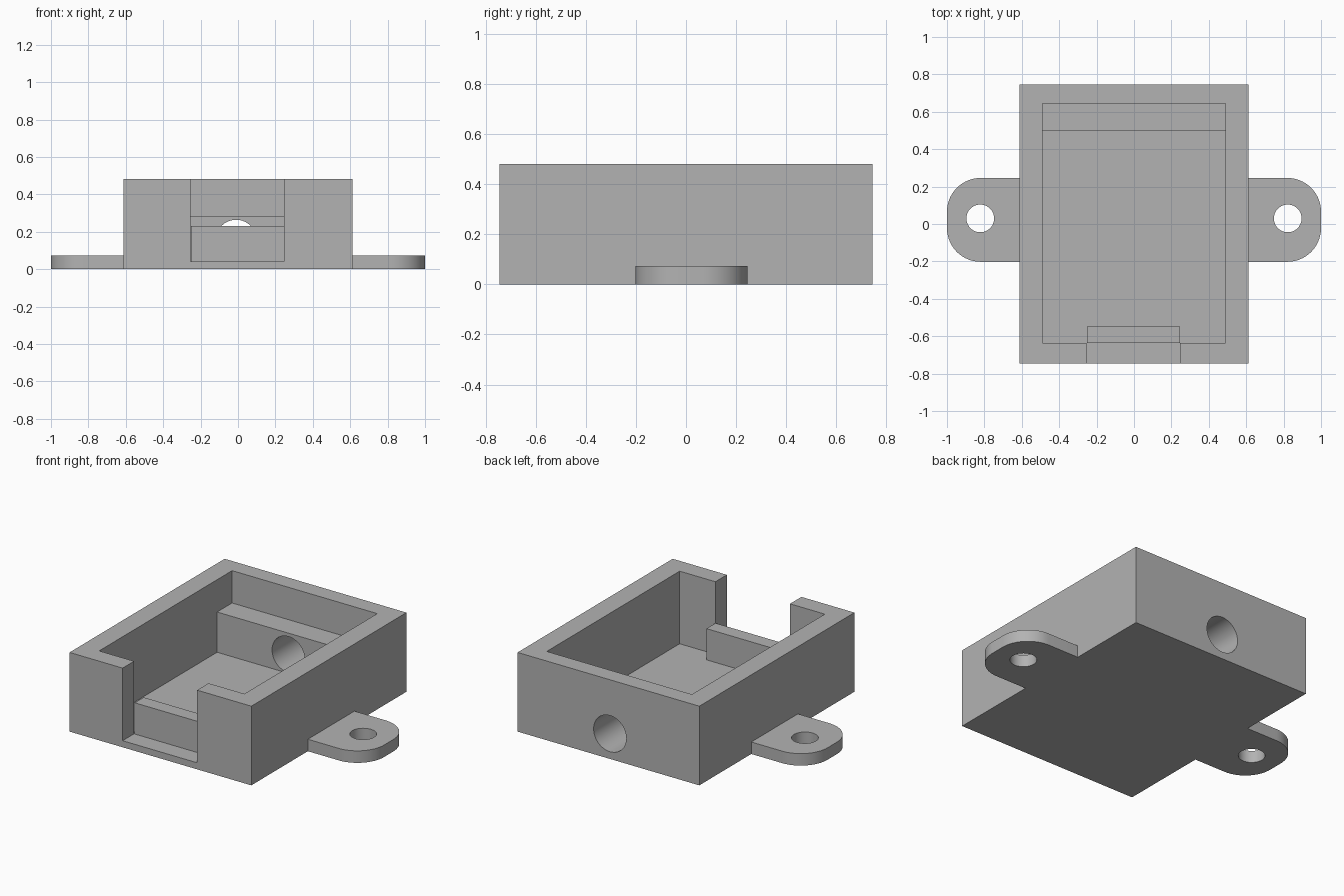
import bpy, bmesh, math
from mathutils import Matrix

cube = bpy.data.objects.get("Cube")
if cube:
    bpy.data.objects.remove(cube, do_unlink=True)

grey = bpy.data.materials.new("plain grey")
grey.use_nodes = True
COLOUR = (0.45, 0.45, 0.45, 1)
grey.diffuse_color = COLOUR
grey.node_tree.nodes["Principled BSDF"].inputs["Base Color"].default_value = COLOUR

FLOOR, TOP, TAB_TOP = 0.04, 0.482, 0.073


def new_object(name, bm):
    bmesh.ops.recalc_face_normals(bm, faces=bm.faces)
    mesh = bpy.data.meshes.new(name)
    bm.to_mesh(mesh)
    bm.free()
    obj = bpy.data.objects.new(name, mesh)
    bpy.context.collection.objects.link(obj)
    mesh.materials.append(grey)
    return obj


def box(name, x, y, z):
    bm = bmesh.new()
    bmesh.ops.create_cube(bm, size=1)
    for v in bm.verts:
        for i, (low, high) in enumerate((x, y, z)):
            v.co[i] = low if v.co[i] < 0 else high
    return new_object(name, bm)


def cylinder(name, centre, radius, length, axis="Z"):
    bm = bmesh.new()
    turn = Matrix.Rotation(math.pi / 2, 4, "X") if axis == "Y" else Matrix()
    bmesh.ops.create_cone(bm, cap_ends=True, segments=64, radius1=radius,
                          radius2=radius, depth=length,
                          matrix=Matrix.Translation(centre) @ turn)
    return new_object(name, bm)


def cut(obj, cutter):
    cutter.hide_render = True
    mod = obj.modifiers.new("cut", "BOOLEAN")
    mod.operation, mod.solver, mod.object = "DIFFERENCE", "EXACT", cutter
    bpy.context.view_layer.objects.active = obj
    bpy.ops.object.modifier_apply(modifier=mod.name)
    bpy.data.objects.remove(cutter, do_unlink=True)


def smooth(obj):
    bpy.ops.object.select_all(action="DESELECT")
    obj.select_set(True)
    bpy.context.view_layer.objects.active = obj
    bpy.ops.object.shade_smooth_by_angle(angle=math.radians(30))


# Open tray, with a raised shelf left standing along the back wall
tray = box("tray", (-0.612, 0.612), (-0.746, 0.746), (0, TOP))
cut(tray, box("cavity_cutter", (-0.49, 0.488), (-0.636, 0.499), (FLOOR, 0.6)))
cut(tray, box("shelf_cutter", (-0.49, 0.488), (0.4, 0.643), (0.285, 0.6)))

# Front notch and the round hole through shelf and back wall
cut(tray, box("notch_cutter", (-0.255, 0.247), (-0.9, -0.6), (FLOOR, 0.6)))
cut(tray, cylinder("cable_cutter", (-0.01, 0.7, 0.154), 0.11, 0.6, "Y"))
smooth(tray)

# Low lip standing just inside the notch
box("front_lip", (-0.251, 0.247), (-0.636, -0.549), (FLOOR, 0.23))

# Rounded mounting ears with screw holes
for name, side in (("left_ear", 1), ("right_ear", -1)):
    bm = bmesh.new()
    low, high, r = -0.202, 0.246, 0.18
    outline = [(0.6, low)]
    for cy, start in ((low + r, -90), (high - r, 0)):
        for step in range(17):
            a = math.radians(start + 90 * step / 16)
            outline.append((1 - r + r * math.cos(a), cy + r * math.sin(a)))
    outline.append((0.6, high))
    face = bm.faces.new([bm.verts.new((side * x, y, 0)) for x, y in outline])
    top = bmesh.ops.extrude_face_region(bm, geom=[face])["geom"]
    bmesh.ops.translate(bm, vec=(0, 0, TAB_TOP),
                        verts=[v for v in top if isinstance(v, bmesh.types.BMVert)])
    ear = new_object(name, bm)
    cut(ear, cylinder("screw_cutter", (side * 0.822, 0.03, 0), 0.074, 0.4))
    smooth(ear)
